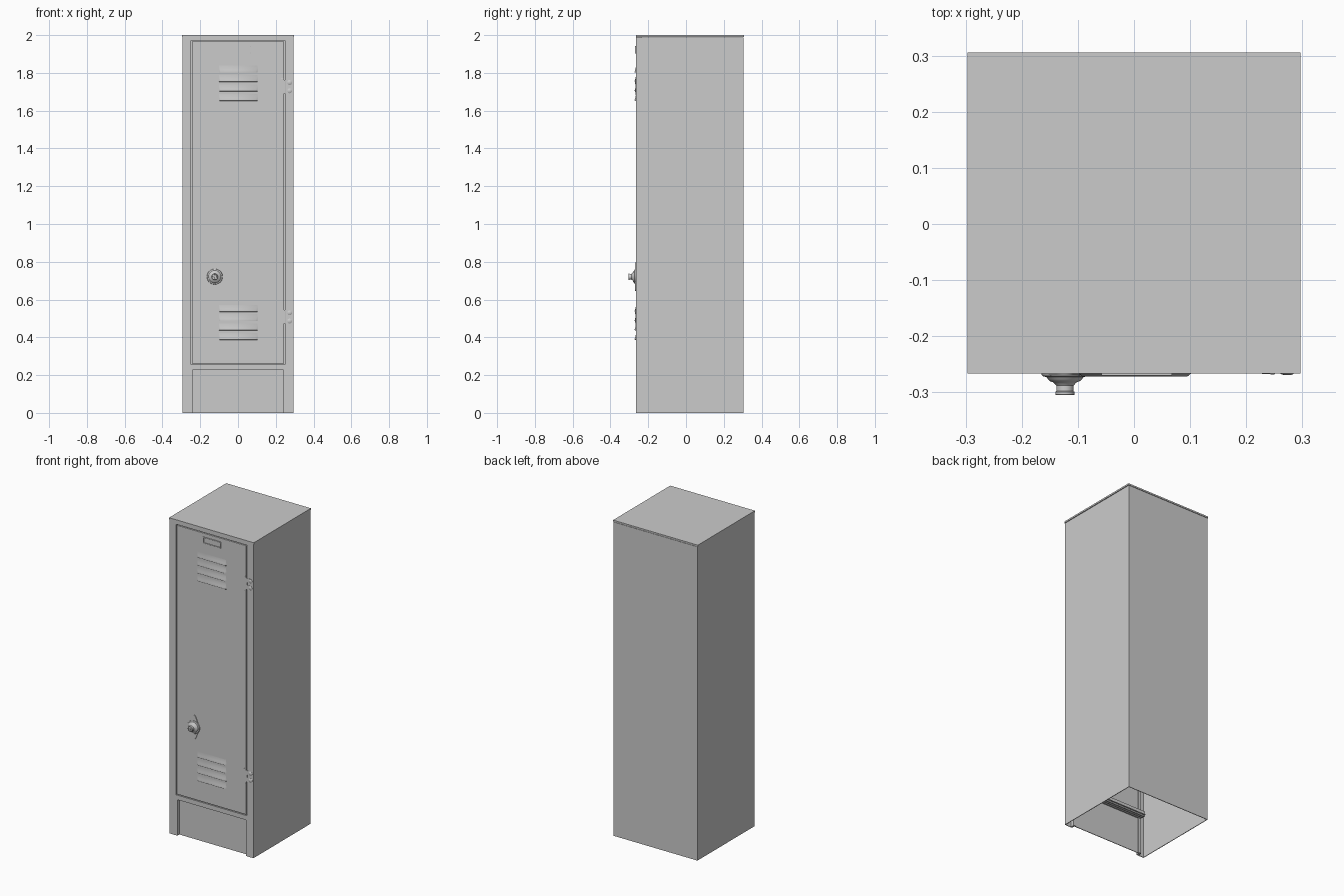
import bpy, bmesh, math

if "Cube" in bpy.data.objects:
    bpy.data.objects.remove(bpy.data.objects["Cube"])

FRONT, BACK = -0.265, 0.305      # cabinet depth
W, H = 0.294, 2.0                # half width, height
T = 0.004                        # sheet thickness


def make(name, bm):
    bmesh.ops.recalc_face_normals(bm, faces=bm.faces)
    me = bpy.data.meshes.new(name)
    bm.to_mesh(me)
    bm.free()
    ob = bpy.data.objects.new(name, me)
    bpy.context.collection.objects.link(ob)
    return ob


def smooth(ob, angle=35):
    bpy.ops.object.select_all(action='DESELECT')
    ob.select_set(True)
    bpy.context.view_layer.objects.active = ob
    bpy.ops.object.shade_smooth_by_angle(angle=math.radians(angle))


def box(name, x, y, z, bevel=0):
    bm = bmesh.new()
    bmesh.ops.create_cube(bm, size=1)
    for v in bm.verts:
        v.co = [r[0] if c < 0 else r[1] for c, r in zip(v.co, (x, y, z))]
    ob = make(name, bm)
    if bevel:
        m = ob.modifiers.new("bevel", 'BEVEL')
        m.width, m.segments = bevel, 2
    return ob


def prism(name, pts, axis, a, b):
    """Extrude a closed 2D profile along z ('z': x,y points) or y ('y': x,z points)."""
    bm = bmesh.new()
    place = (lambda p, q, t: (p, q, t)) if axis == 'z' else (lambda p, q, t: (p, t, q))
    lo = [bm.verts.new(place(p, q, a)) for p, q in pts]
    hi = [bm.verts.new(place(p, q, b)) for p, q in pts]
    n = len(pts)
    bm.faces.new(lo)
    bm.faces.new(hi[::-1])
    for i in range(n):
        bm.faces.new((lo[i], lo[(i + 1) % n], hi[(i + 1) % n], hi[i]))
    return make(name, bm)


def lathe(name, profile, cx, cz, seg=32):
    """Spin (radius, y) points about a y axis through (cx, cz)."""
    bm = bmesh.new()
    vs = [bm.verts.new((r, y, 0)) for r, y in profile]
    edges = [bm.edges.new(p) for p in zip(vs, vs[1:])]
    bmesh.ops.spin(bm, geom=vs + edges, cent=(0, 0, 0), axis=(0, 1, 0),
                   angle=math.tau, steps=seg)
    bmesh.ops.remove_doubles(bm, verts=bm.verts, dist=1e-5)
    bmesh.ops.translate(bm, verts=bm.verts, vec=(cx, 0, cz))
    ob = make(name, bm)
    smooth(ob)
    return ob


# Cabinet shell, open underneath
for s, side in ((-1, "left"), (1, "right")):
    box(side + "_side_panel", sorted((s * W, s * (W - T))), (FRONT + T, BACK), (0, H - 0.012))
    # Folded front post: face, return flange and door stop
    profile = [(W, FRONT), (0.248, FRONT), (0.248, -0.240), (0.232, -0.240),
               (0.232, -0.236), (0.252, -0.236), (0.252, FRONT + T), (W, FRONT + T)]
    prism(side + "_front_post", [(s * x, y) for x, y in profile], 'z', 0, H - 0.01)
    # Narrow return beside the kick panel
    box(side + "_kick_return", sorted((s * 0.240, s * 0.249)), (FRONT, -0.238), (0, 0.24))
box("back_panel", (-W, W), (BACK - T, BACK), (0, H - 0.012))
box("top_panel", (-0.297, 0.297), (FRONT - 0.001, BACK + 0.001), (H - 0.010, H))

# Frame rails with folded channels behind them
box("top_rail", (-0.25, 0.25), (FRONT, -0.235), (1.971, H - 0.008))
box("top_door_stop", (-0.25, 0.25), (-0.240, -0.232), (1.95, 1.975))
box("bottom_rail", (-0.25, 0.25), (FRONT, -0.240), (0.228, 0.257))
box("bottom_door_stop", (-0.25, 0.25), (-0.242, -0.232), (0.228, 0.275))
for i in range(2):
    box("rail_channel_rib", (-0.25, 0.25), (-0.226 + i * 0.015, -0.217 + i * 0.015),
        (0.228, 0.262))
box("rail_channel_web", (-0.25, 0.25), (-0.235, -0.195), (0.236, 0.240))
box("kick_panel", (-0.245, 0.245), (-0.245, -0.241), (0, 0.232))

# Door
box("door", (-0.2435, 0.2435), (FRONT, -0.243), (0.262, 1.966), 0.0015)


def louver(z, x0=-0.102, x1=0.105):
    """Pressed hood: slopes outward to a lip at its lower edge."""
    bm = bmesh.new()
    rows = []
    for dz, dy, inset in ((0.034, 0, 0), (0.024, 0.001, 0.002), (0.012, 0.004, 0.005),
                          (0.003, 0.0068, 0.008), (-0.001, 0.0065, 0.008), (-0.003, 0, 0.004)):
        y = FRONT - dy
        xs = (x0, x0 + inset + 0.002, x1 - inset - 0.002, x1)
        ys = (FRONT + 0.001, y, y, FRONT + 0.001)
        rows.append([bm.verts.new((a, b, z + dz)) for a, b in zip(xs, ys)])
    for a, b in zip(rows, rows[1:]):
        for i in range(3):
            bm.faces.new((a[i], a[i + 1], b[i + 1], b[i]))
    smooth(make("louver", bm), 40)


for top in (1.804, 0.538):
    for i in range(4):
        louver(top - i * 0.0497)

# Label holder: raised rim around a recessed card
lx, lz = (-0.058, 0.068), (1.902, 1.943)
r = 0.006
yr = (FRONT - 0.005, FRONT + 0.001)
for z in ((lz[0], lz[0] + r), (lz[1] - r, lz[1])):
    box("label_holder_bar", lx, yr, z, 0.001)
for x in ((lx[0], lx[0] + r), (lx[1] - r, lx[1])):
    box("label_holder_end", x, yr, (lz[0] + r, lz[1] - r))
box("label_card", lx, (FRONT - 0.001, FRONT + 0.001), lz)

# Hinges: leaf on the door, tab and rivets on the post
for zc in (1.727, 0.508):
    box("hinge_leaf", (0.227, 0.2435), (FRONT - 0.002, FRONT + 0.001),
        (zc - 0.048, zc + 0.045), 0.001)
    box("hinge_knuckle", (0.2425, 0.251), (FRONT - 0.003, FRONT + 0.01),
        (zc - 0.036, zc + 0.036), 0.001)
    for dz in (-0.022, 0.022):
        box("hinge_tab", (0.251, 0.266), (FRONT - 0.0015, FRONT + 0.001),
            (zc + dz - 0.014, zc + dz + 0.014))
        lathe("hinge_rivet", [(0.013, FRONT + 0.001), (0.013, FRONT - 0.001),
                              (0.009, FRONT - 0.0035), (0, FRONT - 0.0045)],
              0.273, zc + dz, 16)

# Lock: tapered plate (large circle blended to two small tips) and turned knob
cx, cz = -0.123, 0.721
R, rt, d = 0.039, 0.016, 0.060
a0 = math.asin((R - rt) / d)
pts = []
for rad, zc, lo, hi in ((R, 0, -a0, a0), (rt, d, a0, math.pi - a0),
                        (R, 0, math.pi - a0, math.pi + a0),
                        (rt, -d, math.pi + a0, math.tau - a0)):
    for i in range(9):
        t = lo + (hi - lo) * i / 8
        pts.append((cx + rad * math.cos(t), cz + zc + rad * math.sin(t)))
plate = prism("lock_plate", pts, 'y', FRONT + 0.001, FRONT - 0.004)
smooth(plate, 30)
lathe("lock_dial", [(0.042, FRONT + 0.001), (0.042, -0.268), (0.040, -0.271), (0.033, -0.273),
                    (0.030, -0.277), (0.027, -0.280), (0.021, -0.282), (0.018, -0.285),
                    (0.0155, -0.288), (0.0155, -0.298), (0.017, -0.299), (0.017, -0.304),
                    (0.016, -0.305), (0.011, -0.305), (0.010, -0.302), (0.005, -0.302),
                    (0.004, -0.304), (0, -0.304)], cx, cz)
